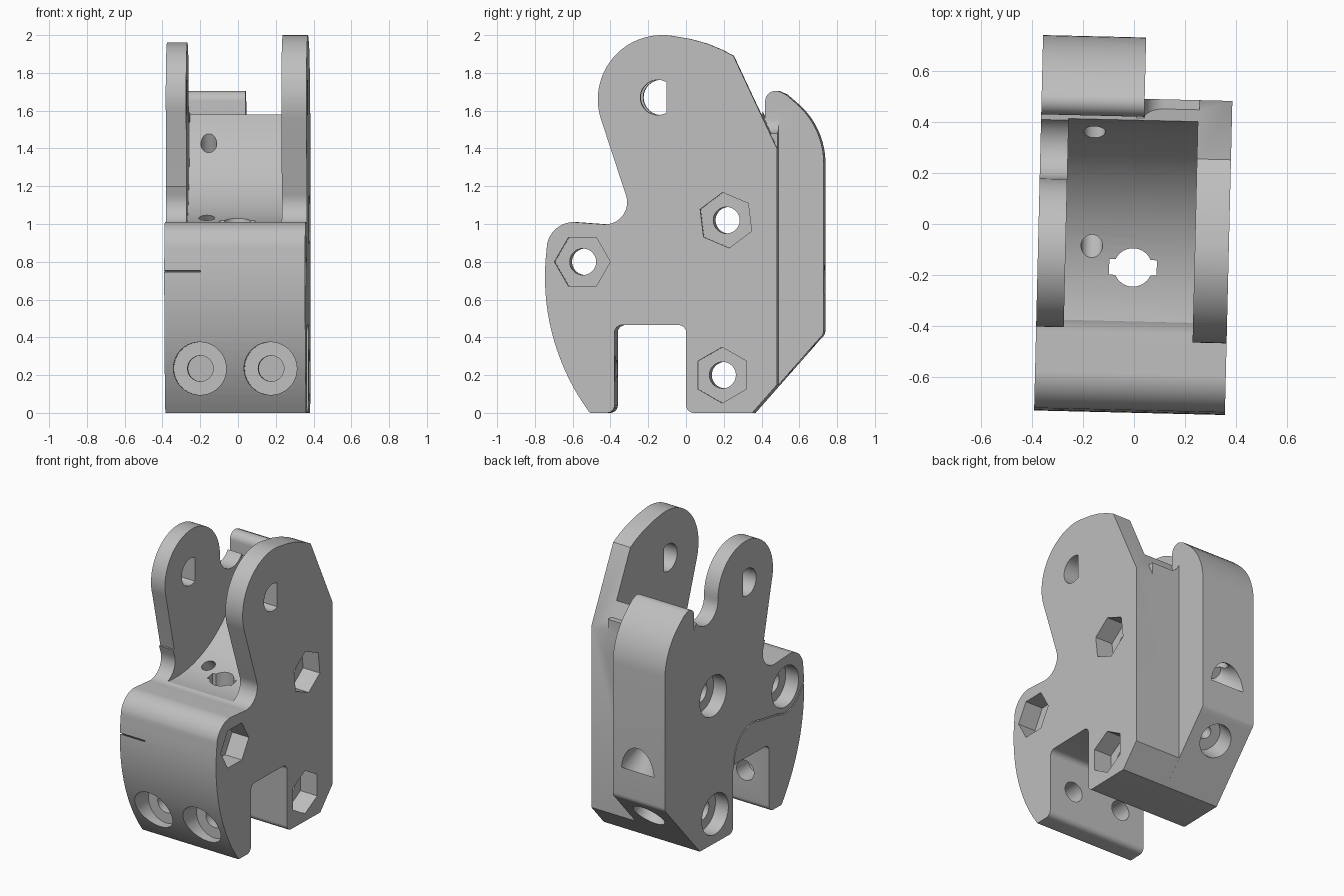
import bpy, bmesh, math
from mathutils import Matrix, Vector

if "Cube" in bpy.data.objects:
    bpy.data.objects.remove(bpy.data.objects["Cube"], do_unlink=True)

HALF = 0.373  # half of the body width


def arc(cu, cv, r, a0, a1, n=20):
    """Points on an arc from angle a0 to a1 in degrees."""
    out = []
    for i in range(n + 1):
        a = math.radians(a0 + (a1 - a0) * i / n)
        out.append((cu + r * math.cos(a), cv + r * math.sin(a)))
    return out


def polygon(cu, cv, r, sides, phase=0):
    return arc(cu, cv, r, phase, phase + 360, sides)[:-1]


def make_object(name, bm):
    bmesh.ops.recalc_face_normals(bm, faces=bm.faces[:])
    mesh = bpy.data.meshes.new(name)
    bm.to_mesh(mesh)
    bm.free()
    ob = bpy.data.objects.new(name, mesh)
    bpy.context.collection.objects.link(ob)
    return ob


def prism(name, pts, lo, hi, axis="x"):
    """Extrude a 2D profile along an axis."""
    place = {"x": lambda u, v, w: (w, u, v),
             "y": lambda u, v, w: (u, w, v),
             "z": lambda u, v, w: (u, v, w)}[axis]
    bm = bmesh.new()
    rings = [[bm.verts.new(place(u, v, w)) for u, v in pts] for w in (lo, hi)]
    n = len(pts)
    bm.faces.new(rings[0])
    bm.faces.new(rings[1][::-1])
    for i in range(n):
        j = (i + 1) % n
        bm.faces.new((rings[0][i], rings[1][i], rings[1][j], rings[0][j]))
    return make_object(name, bm)


def rod(name, p, q, r1, r2=None):
    """Cylinder or cone between two points."""
    p, q = Vector(p), Vector(q)
    d = q - p
    m = Matrix.Translation((p + q) / 2) @ d.to_track_quat("Z", "Y").to_matrix().to_4x4()
    bm = bmesh.new()
    bmesh.ops.create_cone(bm, cap_ends=True, segments=40, radius1=r1,
                          radius2=r1 if r2 is None else r2, depth=d.length, matrix=m)
    return make_object(name, bm)


def strip(path, w):
    """Thin closed outline following a path."""
    left, right = [], []
    for i, p in enumerate(path):
        a, b = Vector(path[max(i - 1, 0)]), Vector(path[min(i + 1, len(path) - 1)])
        t = (b - a).normalized()
        left.append((p[0] - t.y * w, p[1] + t.x * w))
        right.append((p[0] + t.y * w, p[1] - t.x * w))
    return left + right[::-1]


# Side outline: curved jaw, knob, neck, round head, back and bottom slot
outline = (arc(0.47, 0.72, 1.208, 216.6, 173, 24)
           + arc(-0.585, 0.865, 0.145, 170, 90, 14)
           + arc(-0.42, 1.115, 0.117, 268, 380, 16)
           + arc(-0.118, 1.66, 0.34, 197, 78, 30)
           + [(0.03, 1.98), (0.12, 1.955), (0.2, 1.922), (0.26, 1.89),
              (0.49, 1.4), (0.49, 0.148), (0.36, 0.0)]
           + arc(0.05, 0.04, 0.04, 270, 180, 6)
           + arc(-0.03, 0.425, 0.04, 0, 90, 6)
           + arc(-0.33, 0.425, 0.04, 90, 180, 6)
           + arc(-0.41, 0.04, 0.04, 0, -90, 6))
body = prism("bracket_body", outline, -HALF, HALF)

# Thick rear block with sloped foot and rounded top
block = ([(0.36, 0.0), (0.7, 0.386)] + arc(0.67, 0.44, 0.06, -30, 0, 4)
         + [(0.73, 1.33)] + arc(0.31, 1.32, 0.42, 6, 48, 14)
         + [(0.53, 1.685)] + arc(0.475, 1.65, 0.055, 60, 180, 12)
         + [(0.42, 1.48), (0.2, 1.3), (0.2, 0.1)])
joins = [prism("rear_block", block, -HALF, 0.03)]

# Low wall beside the block, with a filleted step
wall = ([(0.0, 1.2), (0.0, 1.56)] + arc(0.11, 1.56, 0.08, 180, 270, 10)
        + [(0.245, 1.48), (0.245, 1.2)])
joins.append(prism("rear_wall", wall, 0.3, 0.49, "y"))

cuts = []
# Curved trough between the two cheeks
trough = (arc(-0.3, 1.72, 0.72, 260, 360, 36)
          + [(0.42, 2.3), (-1.0, 2.3), (-1.0, 1.025), (-0.5, 1.025)])
cuts.append(prism("trough_cut", trough, -0.265, 0.24))

# Smaller ear on one side, with a round notch behind it
ear = ([(-0.9, 1.2), (-0.312, 1.2)] + arc(-0.12, 1.67, 0.29, 197, 0, 36)
       + arc(0.295, 1.66, 0.125, 180, 360, 20) + [(0.43, 1.69), (0.45, 1.72),
       (0.45, 2.3), (-0.9, 2.3)])
cuts.append(prism("ear_cut", ear, -0.5, -0.25))

# D-shaped pin hole through both heads
cuts.append(prism("pin_hole_cut", arc(-0.14, 1.67, 0.093, 61, 299, 30), -0.5, 0.5))

# Cross bolts: hex nut pocket on one side, round head pocket on the other
for y, z, phase in ((-0.54, 0.8, 0), (0.22, 1.02, 37), (0.2, 0.2, 30)):
    cuts.append(prism("bolt_hole_cut", polygon(y, z, 0.07, 36), -0.5, 0.5))
    cuts.append(prism("nut_pocket_cut", polygon(y, z, 0.148, 6, phase), HALF - 0.13, 0.5))
    cuts.append(prism("head_pocket_cut", polygon(y, z, 0.14, 40), -0.5, 0.1 - HALF))

# Front screws through the jaw
for x in (-0.187, 0.187):
    cuts.append(rod("jaw_counterbore_cut", (x, -0.9, 0.235), (x, -0.5, 0.235), 0.14))
    cuts.append(rod("jaw_hole_cut", (x, -0.9, 0.235), (x, -0.2, 0.235), 0.068))

# Slanted screws entering from the rear block
sx = -0.163
cuts.append(rod("upper_screw_cut", (sx, 0.73, 0.67), (sx, 0.33, 1.48), 0.042))
cuts.append(rod("upper_mouth_cut", (sx, 0.75, 0.65), (sx, 0.59, 0.8), 0.13, 0.05))
cuts.append(rod("lower_screw_cut", (sx, 0.61, 0.284), (sx, -0.2, 1.15), 0.042))
cuts.append(rod("lower_mouth_cut", (sx, 0.66, 0.24), (sx, 0.5, 0.39), 0.11))

# Keyed vertical hole in the trough floor
keyhole = (arc(0.0, -0.17, 0.075, 24, 156, 16) + [(-0.093, -0.14), (-0.093, -0.2)]
           + arc(0.0, -0.17, 0.075, 204, 336, 16) + [(0.093, -0.2), (0.093, -0.14)])
cuts.append(prism("keyhole_cut", keyhole, 0.4, 1.3, "z"))

# Thin hinge seam around the jaw pivot
seam = ([(-0.8, 0.755), (-0.73, 0.75)] + arc(-0.54, 0.8, 0.18, 205, 295, 16)
        + arc(-0.2, 0.48, 0.2, 110, 5, 18) + [(-0.005, 0.44)])
cuts.append(prism("seam_cut", strip(seam, 0.004), -0.5, -0.18))

# Combine everything into one solid
for ob, op in [(o, "UNION") for o in joins] + [(o, "DIFFERENCE") for o in cuts]:
    ob.hide_render = True
    mod = body.modifiers.new(ob.name, "BOOLEAN")
    mod.operation = op
    mod.solver = "EXACT"
    mod.object = ob
bpy.context.view_layer.update()
graph = bpy.context.evaluated_depsgraph_get()
solid = bpy.data.meshes.new_from_object(body.evaluated_get(graph))
body.modifiers.clear()
body.data = solid
for ob in joins + cuts:
    bpy.data.objects.remove(ob, do_unlink=True)

# The whole part sits turned slightly about the vertical
solid.transform(Matrix.Rotation(math.radians(-1.37), 4, "Z"))

# Single grey plastic
grey = bpy.data.materials.new("grey_plastic")
grey.use_nodes = True
colour = (0.52, 0.52, 0.52, 1.0)
grey.diffuse_color = colour
grey.node_tree.nodes["Principled BSDF"].inputs["Base Color"].default_value = colour
solid.materials.clear()
solid.materials.append(grey)
for face in solid.polygons:
    face.material_index = 0

bpy.ops.object.select_all(action="DESELECT")
body.select_set(True)
bpy.context.view_layer.objects.active = body
bpy.ops.object.shade_smooth_by_angle(angle=math.radians(28))
